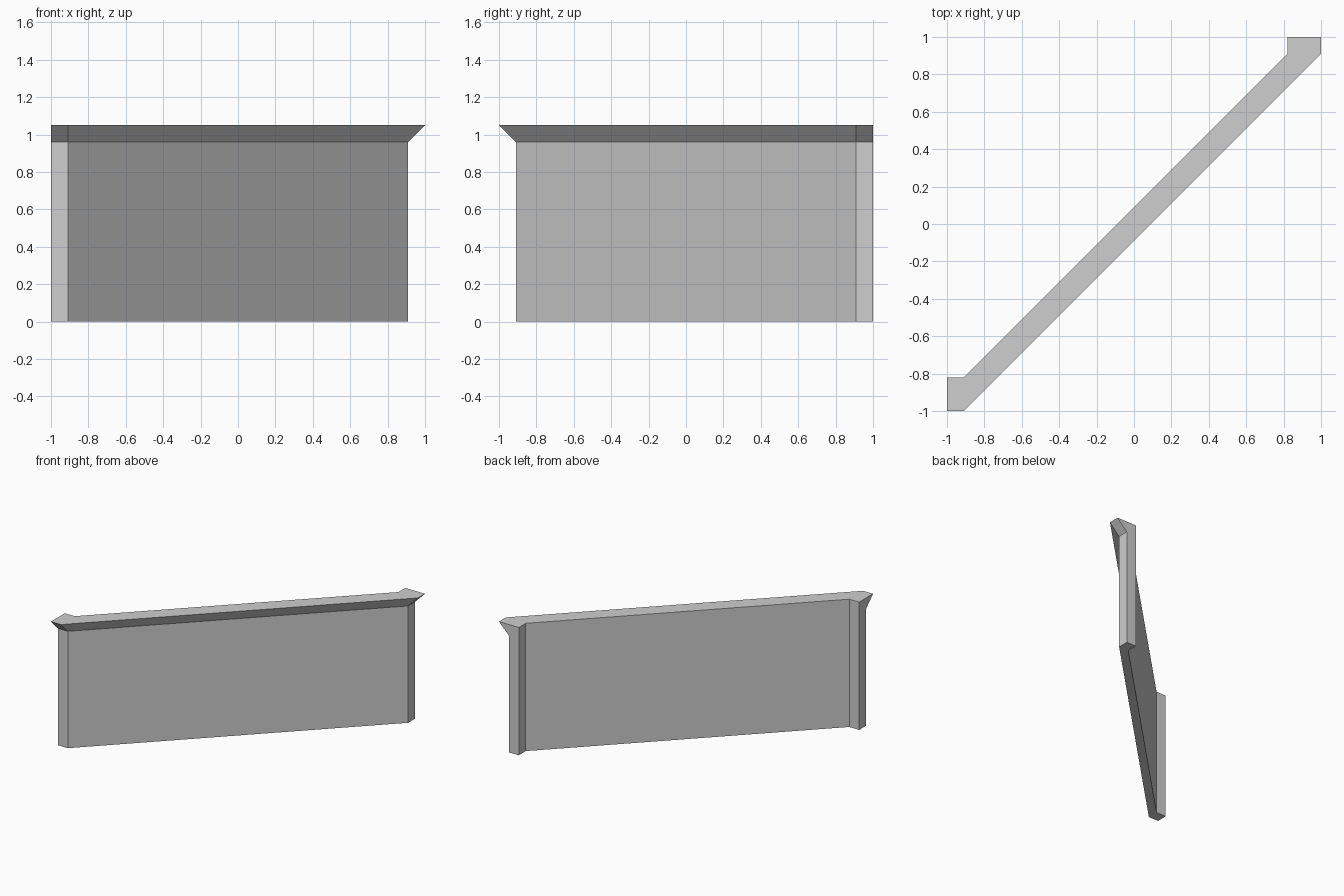
import bpy
import bmesh

cube = bpy.data.objects.get("Cube")
if cube:
    bpy.data.objects.remove(cube, do_unlink=True)

H, LEDGE = 1.05, 0.96      # wall top and start of the flared ledge
E, W, B = 1.0, 0.91, 0.82  # outer edge, wall line, back line

grey = bpy.data.materials.new("light_grey")
grey.use_nodes = True
colour = (0.62, 0.62, 0.62, 1)
grey.diffuse_color = colour
grey.node_tree.nodes["Principled BSDF"].inputs["Base Color"].default_value = colour

# Plan outlines: the back is shared, the front edge steps outward at the top
back = [(B, E), (B, W), (-W, -B), (-E, -B)]
wall_plan = [(-E, -W), (-W, -W), (W, W), (W, E)] + back
ledge_plan = [(-E, -E), (-W, -E), (E, W), (E, E)] + back


def loft(name, sections):
    """Join stacked (plan, height) outlines into one closed solid."""
    bm = bmesh.new()
    rings = [[bm.verts.new((x, y, z)) for x, y in plan] for plan, z in sections]
    n = len(rings[0])
    for low, high in zip(rings, rings[1:]):
        for i in range(n):
            j = (i + 1) % n
            bm.faces.new((low[i], low[j], high[j], high[i]))
    bm.faces.new(rings[0][::-1])
    bm.faces.new(rings[-1])
    bmesh.ops.recalc_face_normals(bm, faces=bm.faces)
    mesh = bpy.data.meshes.new(name)
    bm.to_mesh(mesh)
    bm.free()
    mesh.materials.append(grey)
    obj = bpy.data.objects.new(name, mesh)
    bpy.context.collection.objects.link(obj)
    return obj


# Diagonal wall with end returns and a flared ledge along its front
loft("diagonal_wall", [(wall_plan, 0), (wall_plan, LEDGE), (ledge_plan, H)])
